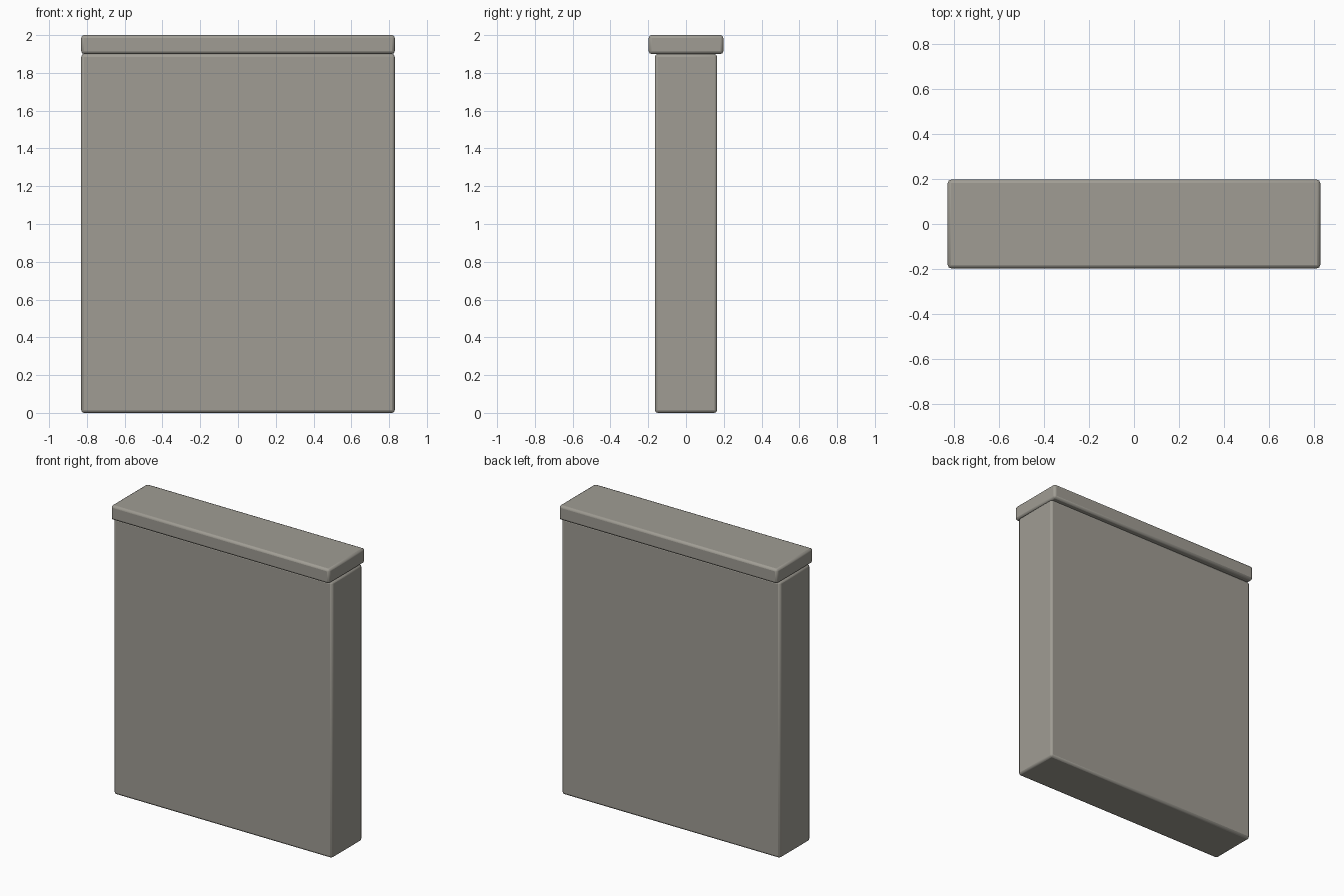
import bpy

if "Cube" in bpy.data.objects:
    bpy.data.objects.remove(bpy.data.objects["Cube"])

stone = bpy.data.materials.new("stone")
stone.diffuse_color = (0.35, 0.335, 0.295, 1)
stone.use_nodes = True
stone.node_tree.nodes["Principled BSDF"].inputs["Base Color"].default_value = stone.diffuse_color


def block(name, size, z_bottom, bevel=0.015):
    """Box with softly rounded edges, centred on x and y."""
    bpy.ops.mesh.primitive_cube_add(size=1, location=(0, 0, z_bottom + size[2] / 2))
    ob = bpy.context.object
    ob.name = name
    ob.scale = size
    bpy.ops.object.transform_apply(location=False, rotation=False, scale=True)
    mod = ob.modifiers.new("rounded_edges", 'BEVEL')
    mod.width = bevel
    mod.segments = 2
    ob.data.materials.append(stone)
    bpy.ops.object.shade_smooth_by_angle()
    return ob


# Upright wall slab
block("wall_body", (1.66, 0.33, 1.90), 0)

# Coping stone overhanging front and back
block("wall_cap", (1.66, 0.395, 0.10), 1.90)
